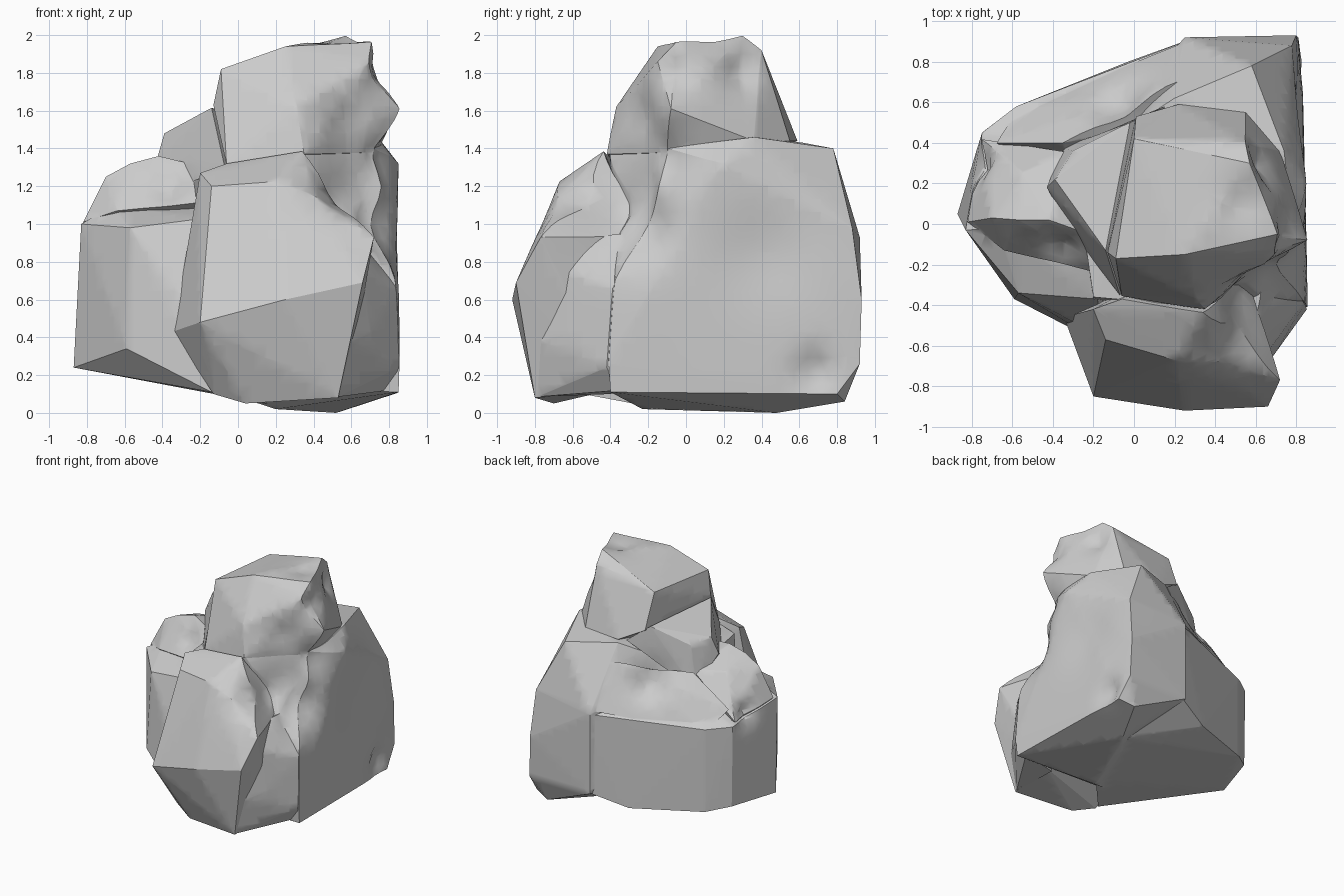
import bpy, bmesh, math
from mathutils import Vector


def block(name, points):
    """Faceted stone chunk: convex hull of a few corner points."""
    bm = bmesh.new()
    for p in points:
        bm.verts.new(p)
    bmesh.ops.convex_hull(bm, input=bm.verts[:])
    loose = [v for v in bm.verts if not v.link_faces]
    bmesh.ops.delete(bm, geom=loose, context='VERTS')
    bmesh.ops.recalc_face_normals(bm, faces=bm.faces[:])
    mesh = bpy.data.meshes.new(name)
    bm.to_mesh(mesh)
    bm.free()
    ob = bpy.data.objects.new(name, mesh)
    bpy.context.collection.objects.link(ob)
    return ob


# Main body with the tall right wall
rock = block("rock", [
    (.85, -.40, .11), (.855, -.41, .26), (.84, -.38, .70), (.79, -.12, 1.40),
    (.74, .36, 1.46), (.85, .20, 1.32), (.58, .78, 1.40), (.78, .88, .98),
    (.80, .93, .60), (.81, .92, .26), (.83, .80, .10), (.70, .84, .06),
    (.25, .92, .93), (.25, .92, .26), (.52, .48, 0), (.20, -.23, .02),
    (.35, -.41, 1.38), (-.20, -.36, 1.24), (-.30, .30, 1.22), (-.20, -.40, .15),
    (.20, .62, 1.43)])

# Low left shoulder and back left wall, closed underneath
left_shoulder = block("left_shoulder", [
    (-.87, .05, .24), (-.83, -.03, 1.0), (-.59, -.37, .34), (-.57, -.34, .98),
    (-.35, -.465, .42), (-.18, -.37, 1.03), (-.66, -.02, 1.10), (-.2, -.08, 1.12),
    (-.75, .45, .91), (-.58, .58, .89), (-.74, .45, .24), (-.58, .58, .20),
    (.30, .919, .92), (.30, .919, .27), (-.03, .80, .17), (-.14, -.60, .11),
    (-.15, -.56, .42), (-.30, .42, 1.08), (.45, .47, .03), (.22, -.2, .035)])

# Sloping back shelf below the summit
back_shelf = block("back_shelf", [
    (-.57, .565, .86), (.26, .90, .95), (.45, .79, 1.28), (.16, .68, 1.30),
    (-.08, .58, 1.24), (-.35, .40, 1.24), (-.68, .40, 1.02), (.3, .3, .8),
    (-.3, .2, .9), (.2, .5, 1.2)])

# Raised cap on the left shoulder
left_cap = block("left_cap", [
    (-.82, .01, 1.01), (-.70, .03, 1.25), (-.64, -.13, 1.07), (-.14, -.25, 1.12),
    (-.57, .02, 1.32), (-.42, .02, 1.36), (-.12, -.09, 1.29), (-.755, .42, .94),
    (-.55, .25, 1.25), (-.30, .35, 1.24), (-.2, .2, .9), (-.74, .10, .9)])

# Projecting front block, undercut at its foot
front_block = block("front_block", [
    (-.20, -.85, .48), (.25, -.92, .60), (.66, -.90, .69), (.72, -.77, .93),
    (-.20, -.42, 1.27), (-.14, -.57, 1.20), (.20, -.67, 1.225), (.42, -.70, 1.15),
    (.34, -.44, 1.385), (-.06, -.37, 1.32), (-.345, -.46, .43), (.53, -.80, .08),
    (-.13, -.62, .10), (.04, -.70, .05), (.58, -.40, .12), (.60, -.35, .95),
    (.2, -.2, .8)])

# Web between the front block and the right wall
right_web = block("right_web", [
    (.53, -.79, .085), (.852, -.42, .24), (.84, -.39, .66), (.70, -.63, .42),
    (.66, -.63, .75), (.60, -.77, .38), (.5, -.4, .10), (.5, -.4, .9),
    (.62, -.50, .95), (.76, -.2, .95), (.80, -.35, .12)])

# Middle step leading to the summit
middle_step = block("middle_step", [
    (-.39, .22, 1.48), (-.30, .36, 1.44), (-.14, -.13, 1.615), (-.07, -.35, 1.30),
    (-.43, .18, 1.34), (-.02, .50, 1.58), (.15, .58, 1.45), (-.35, .38, 1.1),
    (.2, 0, 1.1), (-.30, -.05, 1.2)])

# Summit
summit = block("summit", [
    (-.09, -.17, 1.82), (-.13, -.14, 1.63), (0, .42, 1.83), (.01, .53, 1.55),
    (.25, -.15, 1.94), (.57, .30, 2.0), (.71, -.05, 1.965), (.71, -.15, 1.86),
    (.86, -.08, 1.61), (.785, -.13, 1.38), (.35, -.425, 1.37), (.31, -.37, 1.62),
    (-.06, -.355, 1.31), (.55, .55, 1.44), (.72, .36, 1.44), (.22, .59, 1.44),
    (.55, .40, 1.92), (.4, .1, 1.2)])

# Fuse the chunks into one skin
chunks = [left_shoulder, back_shelf, left_cap, front_block, right_web,
          middle_step, summit]
for ob in chunks:
    mod = rock.modifiers.new(ob.name, 'BOOLEAN')
    mod.operation = 'UNION'
    mod.solver = 'EXACT'
    mod.object = ob
deps = bpy.context.evaluated_depsgraph_get()
skin = bpy.data.meshes.new_from_object(rock.evaluated_get(deps))
rock.modifiers.clear()
rock.data = skin
for ob in chunks:
    bpy.data.objects.remove(ob)

# Slice the skin finely so it can be worn, keeping every facet edge
bm = bmesh.new()
bm.from_mesh(skin)
bmesh.ops.triangulate(bm, faces=bm.faces[:])
step = .07
for axis in range(3):
    normal = Vector((axis == 0, axis == 1, axis == 2))
    for i in range(-14, 30):
        bmesh.ops.bisect_plane(bm, geom=bm.verts[:] + bm.edges[:] + bm.faces[:],
                               dist=1e-5, plane_co=normal * (i * step + .013),
                               plane_no=normal)

# Weathered hollows: centre, radius, push
hollows = [
    ((.86, .42, .85), .26, (-.04, 0, 0)),        # right wall hollow
    ((.83, -.30, 1.00), .19, (-.12, .06, 0)),    # right groove
    ((.82, -.14, 1.36), .14, (-.08, .02, 0)),
    ((.54, -.54, 1.10), .15, (-.04, .14, -.05)), # front recess
    ((.62, -.30, 1.20), .20, (0, .10, 0)),
    ((.80, -.08, 1.80), .11, (-.07, 0, 0)),      # summit notch
    ((.60, -.28, 1.55), .15, (-.01, .05, 0)),
    ((.64, .30, 1.80), .09, (-.05, -.02, 0)),
    ((.54, .12, 1.98), .12, (0, 0, -.04)),
    ((-.08, .60, 1.18), .13, (.03, -.06, -.07)), # back crease
    ((-.76, .30, .98), .08, (.06, -.03, -.03)),  # left pit
    ((-.36, -.10, 1.20), .09, (0, .04, -.03)),
    ((.84, .68, .22), .10, (-.06, 0, 0)),        # foot of right wall
]
for v in bm.verts:
    shift = Vector()
    for centre, radius, push in hollows:
        d = (v.co - Vector(centre)).length / radius
        shift += Vector(push) * math.exp(-d * d)
    v.co += shift
bmesh.ops.triangulate(bm, faces=bm.faces[:])
bmesh.ops.recalc_face_normals(bm, faces=bm.faces[:])
bm.to_mesh(skin)
bm.free()

bpy.context.view_layer.objects.active = rock
rock.select_set(True)
bpy.ops.object.shade_smooth_by_angle(angle=math.radians(32))
